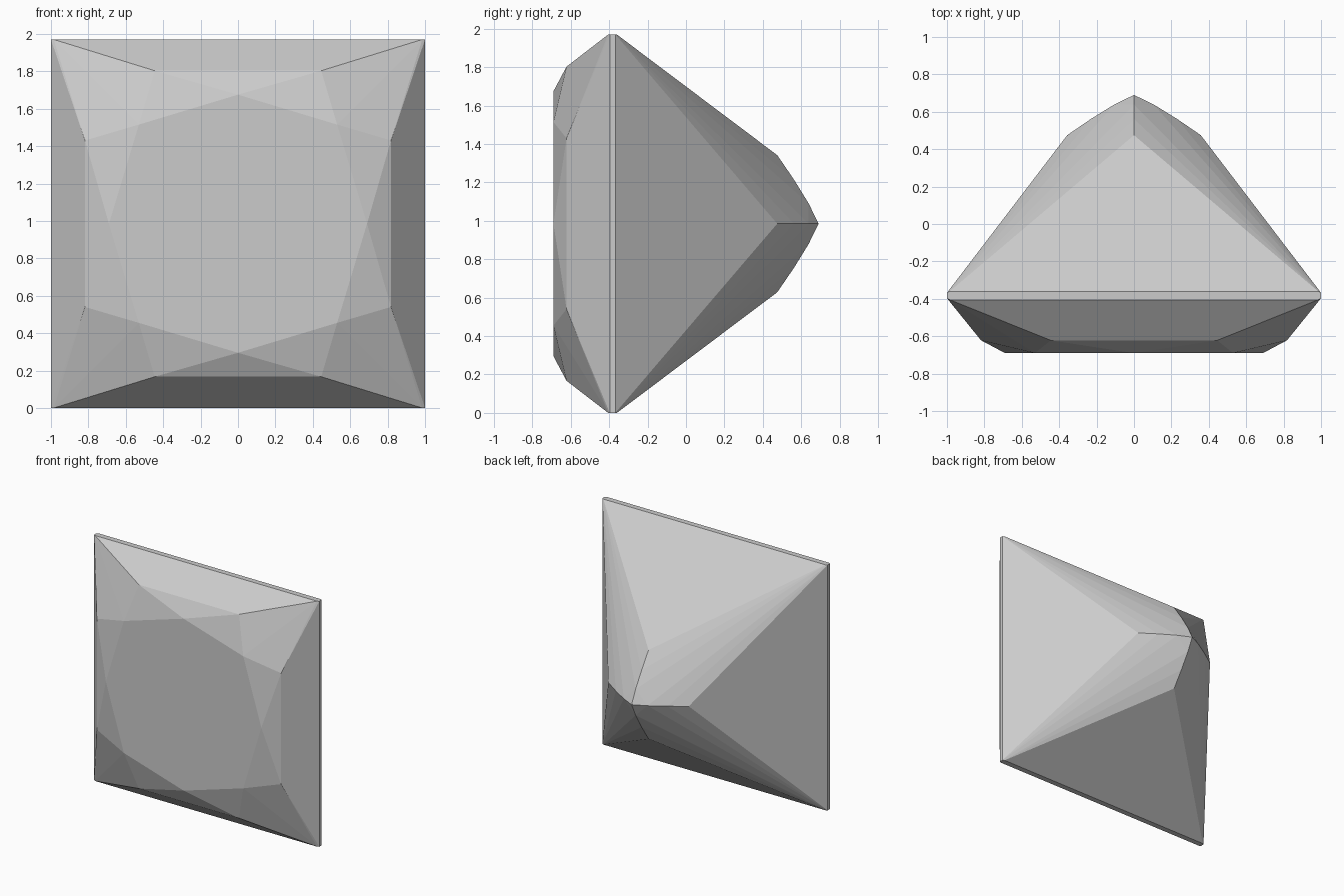
import bpy, bmesh

if "Cube" in bpy.data.objects:
    bpy.data.objects.remove(bpy.data.objects["Cube"])

CENTRE_Z = 0.985
pts = set()

def add(u, v, y, swap=False):
    # mirror a point into all four quadrants, optionally swapping both axes
    for a, b in ([(u, v), (v, u)] if swap else [(u, v)]):
        for sx in (-1, 1):
            for sz in (-1, 1):
                pts.add((round(sx * a, 4) + 0.0, y, round(CENTRE_Z + sz * b, 4)))

# flat octagonal table at the front
add(0, 0.69, -0.69, True)
add(0.53, 0.53, -0.69)
# crown break points
add(0.445, 0.818, -0.622, True)
# square girdle band, sides standing slightly proud
add(0.985, 0.985, -0.405)
add(1.0, 0.985, -0.397)
add(1.0, 0.985, -0.368)
add(0.985, 0.985, -0.36)
# pavilion ridges, curving in to the point at the back
for u, y in ((0.357, 0.475), (0.23, 0.562), (0.105, 0.639), (0, 0.69)):
    add(0, u, y, True)

# wrap the convex facets around the points
bm = bmesh.new()
for p in sorted(pts):
    bm.verts.new(p)
res = bmesh.ops.convex_hull(bm, input=bm.verts)
loose = [v for v in bm.verts if not v.link_faces]
bmesh.ops.delete(bm, geom=loose, context='VERTS')
bmesh.ops.dissolve_limit(bm, angle_limit=0.005, verts=bm.verts, edges=bm.edges)
bmesh.ops.recalc_face_normals(bm, faces=bm.faces)

mesh = bpy.data.meshes.new("square_cut_gem")
bm.to_mesh(mesh)
bm.free()
gem = bpy.data.objects.new("square_cut_gem", mesh)
bpy.context.collection.objects.link(gem)
